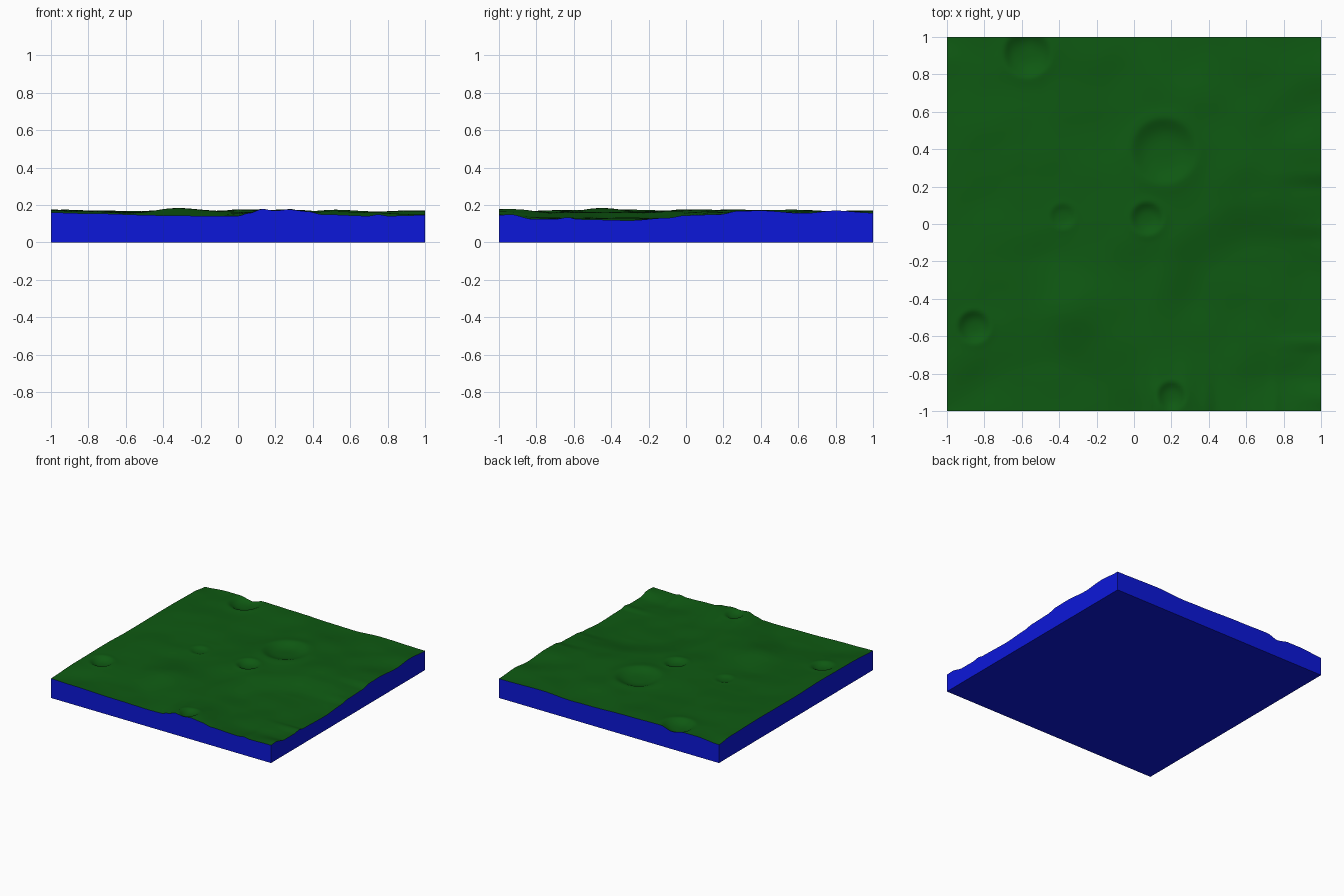
import bpy, bmesh, math
from mathutils import Vector, noise

if "Cube" in bpy.data.objects:
    bpy.data.objects.remove(bpy.data.objects["Cube"])

N = 140  # grid cells per side

# edge height profiles: (position, z)
FRONT = [(-1, .16), (-.8, .155), (-.4, .145), (-.1, .14), (0, .142), (.06, .157), (.13, .178),
         (.2, .17), (.27, .176), (.37, .166), (.45, .15), (.7, .142), (.75, .15), (.8, .142), (1, .146)]
RIGHT = [(-1, .146), (-.94, .15), (-.82, .125), (-.7, .125), (-.63, .134), (-.58, .124), (-.3, .118),
         (-.1, .131), (0, .145), (.18, .15), (.28, .168), (.4, .17), (.63, .156), (.8, .17), (1, .158)]
BACK = [(-1, .15), (-.8, .165), (-.68, .165), (-.57, .145), (-.47, .17), (-.2, .165), (.2, .155),
        (.35, .152), (.6, .165), (1, .158)]
LEFT = [(-1, .16), (-.7, .172), (-.3, .175), (0, .168), (.5, .17), (.85, .165), (1, .15)]

# craters: x, y, radius, depth, rim height
CRATERS = [(-.57, .91, .13, .032, .004), (.16, .39, .18, .024, .007), (.07, .03, .09, .021, .004),
           (-.38, .04, .07, .011, .002), (-.855, -.55, .09, .024, .003), (.2, -.92, .08, .018, .003)]
# broad worn basins: x, y, radius, depth
BASINS = [(.68, -.47, .44, .03), (-.48, -1.1, .46, .02)]
# hills: x, y, size, height
HILLS = [(-.3, -.44, .17, .024), (-.8, 0, .25, .007), (0, .12, .2, .01), (.28, .62, .2, .009),
         (.5, .28, .18, .01), (-.45, -.2, .16, -.007), (-.55, .5, .3, .004), (.8, .8, .25, .006),
         (-.02, -.1, .12, .007)]


def profile(points, t):
    for (a, za), (b, zb) in zip(points, points[1:]):
        if t <= b:
            f = (t - a) / (b - a)
            return za + (zb - za) * f * f * (3 - 2 * f)
    return points[-1][1]


def raw(x, y):
    z = .161 + .007 * noise.noise(Vector((x * 2.2, y * 2.2, 3)))
    z += .006 * noise.noise(Vector((x * 5, y * 5, 8)))
    for cx, cy, s, h in HILLS:
        z += h * math.exp(-((x - cx) ** 2 + (y - cy) ** 2) / (s * s))
    for cx, cy, r, d in BASINS:
        t = math.hypot(x - cx, y - cy) / r
        f = min(max((1.4 - t) / .65, 0), 1)
        z -= d * f * f * (3 - 2 * f)
    for cx, cy, r, d, rim in CRATERS:
        t = math.hypot(x - cx, y - cy) / r
        if t < 1:
            z -= d * (1 - t ** 3) ** 1.5
        z += rim * math.exp(-((t - 1) / .3) ** 2)
    return z


def height(x, y):
    # pull the surface onto the edge profiles near the borders
    z = raw(x, y)
    total, shift = 0, 0
    for dist, want, have in ((y + 1, profile(FRONT, x), (x, -1)), (1 - x, profile(RIGHT, y), (1, y)),
                             (1 - y, profile(BACK, x), (x, 1)), (x + 1, profile(LEFT, y), (-1, y))):
        w = math.exp(-(dist / .2) ** 2)
        k = w / (dist + .002)
        total += k
        shift += k * w * (want - raw(*have))
    return z + shift / total if total > 1e-9 else z


def material(name, color):
    m = bpy.data.materials.new(name)
    m.diffuse_color = color
    m.use_nodes = True
    m.node_tree.nodes["Principled BSDF"].inputs["Base Color"].default_value = m.diffuse_color
    return m


bm = bmesh.new()
# terrain surface
bmesh.ops.create_grid(bm, x_segments=N, y_segments=N, size=1)
for v in bm.verts:
    v.co.z = height(v.co.x, v.co.y)
for f in bm.faces:
    f.smooth = True

# side walls and flat underside
rim = [e for e in bm.edges if e.is_boundary]
walls = bmesh.ops.extrude_edge_only(bm, edges=rim)["geom"]
for v in (g for g in walls if isinstance(g, bmesh.types.BMVert)):
    v.co.z = 0
sides = [g for g in walls if isinstance(g, bmesh.types.BMFace)]
bottom = bmesh.ops.contextual_create(bm, geom=[e for e in bm.edges if e.is_boundary])["faces"]
for f in sides + bottom:
    f.material_index = 1
bmesh.ops.recalc_face_normals(bm, faces=bm.faces)

mesh = bpy.data.meshes.new("terrain_slab")
bm.to_mesh(mesh)
bm.free()
mesh.materials.append(material("ground_green", (.0045, .1, .006, 1)))
mesh.materials.append(material("base_blue", (.0037, .0085, .7, 1)))
slab = bpy.data.objects.new("terrain_slab", mesh)
bpy.context.collection.objects.link(slab)
bpy.context.view_layer.objects.active = slab
slab.select_set(True)
bpy.ops.object.shade_smooth_by_angle(angle=math.radians(50))
